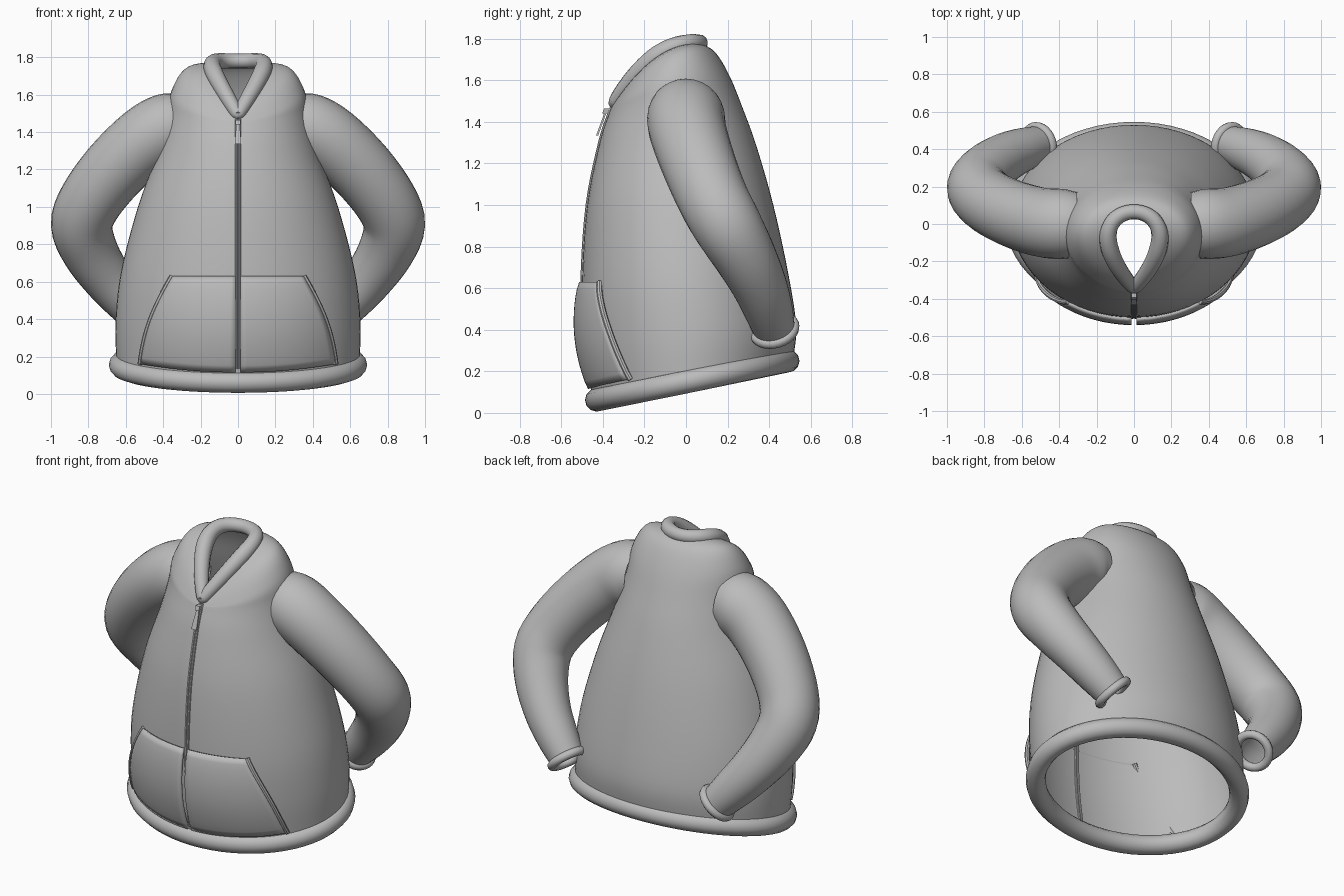
import bpy, bmesh, math
from mathutils import Vector

cube = bpy.data.objects.get("Cube")
if cube:
    bpy.data.objects.remove(cube)

GREY = (0.5, 0.5, 0.5, 1)
cloth = bpy.data.materials.new("grey cloth")
cloth.use_nodes = True
cloth.diffuse_color = GREY
cloth.node_tree.nodes["Principled BSDF"].inputs["Base Color"].default_value = GREY


def spline(keys, steps):
    """Smoothly interpolate a list of equal-length key tuples."""
    out = []
    last = len(keys) - 1
    for i in range(last):
        a, b, c, d = (Vector(keys[max(0, min(last, i + k))]) for k in (-1, 0, 1, 2))
        for s in range(steps):
            t = s / steps
            out.append(b + (c - a) * t / 2 + (a - b * 2.5 + c * 2 - d / 2) * t * t
                       + ((b - c) * 1.5 + (d - a) / 2) * t ** 3)
    return out + [Vector(keys[-1])]


def loft(name, rows, wrap_row=True, wrap_all=False, caps=False):
    """Skin rows of points into a smooth-shaded object."""
    bm = bmesh.new()
    grid = [[bm.verts.new(p) for p in row] for row in rows]
    n, m = len(grid), len(grid[0])
    for i in range(n if wrap_all else n - 1):
        for j in range(m if wrap_row else m - 1):
            r, q = grid[i], grid[(i + 1) % n]
            k = (j + 1) % m
            bm.faces.new((r[j], r[k], q[k], q[j]))
    if caps:
        bm.faces.new(grid[0])
        bm.faces.new(grid[-1])
    bmesh.ops.recalc_face_normals(bm, faces=bm.faces)
    mesh = bpy.data.meshes.new(name)
    bm.to_mesh(mesh)
    bm.free()
    mesh.materials.append(cloth)
    obj = bpy.data.objects.new(name, mesh)
    bpy.context.collection.objects.link(obj)
    bpy.ops.object.select_all(action="DESELECT")
    obj.select_set(True)
    bpy.context.view_layer.objects.active = obj
    bpy.ops.object.shade_smooth_by_angle(angle=math.radians(40))
    return obj


def tube(name, path, radii, ref, closed=False, sides=12, caps=False):
    """Sweep a round section along a path."""
    rows, n = [], len(path)
    for i, p in enumerate(path):
        a = path[i - 1] if closed or i else p
        b = path[(i + 1) % n] if closed or i < n - 1 else p
        tangent = (b - a).normalized()
        u = tangent.cross(Vector(ref)).normalized()
        v = u.cross(tangent)
        r = radii[i] if isinstance(radii, list) else radii
        rows.append([p + (u * math.cos(k) + v * math.sin(k)) * r
                     for k in (math.tau * s / sides for s in range(sides))])
    return loft(name, rows, wrap_all=closed, caps=caps)


def ring(yf, zf, yb, zb, width, lift, pinch, count=64):
    """Tilted oval from front to back, pinched to a point at the front."""
    pts = []
    for k in range(count):
        t = math.tau * k / count
        f = (1 - math.cos(t)) / 2
        x = width * math.sin(t) * math.sin(t / 2) ** max(0, pinch)
        pts.append(Vector((x, yf + (yb - yf) * f,
                           zf + (zb - zf) * f + lift * math.sin(t) ** 2)))
    return pts


# Body: front y, front z, back y, back z, half width, side lift, front pinch
body_keys = [
    (-0.455, 0.10, 0.515, 0.26, 0.65, 0, 0),
    (-0.49, 0.35, 0.53, 0.42, 0.655, 0, 0),
    (-0.50, 0.63, 0.49, 0.68, 0.625, 0, 0),
    (-0.475, 1.0, 0.42, 1.0, 0.535, 0, 0),
    (-0.415, 1.3, 0.34, 1.28, 0.43, 0, 0),
    (-0.37, 1.44, 0.275, 1.46, 0.38, 0.03, 0),
    (-0.36, 1.465, 0.21, 1.62, 0.365, 0.08, 0.1),
    (-0.352, 1.48, 0.14, 1.735, 0.31, 0.11, 0.4),
    (-0.345, 1.49, 0.065, 1.78, 0.18, 0.08, 1),
]
body_rows = spline(body_keys, 5)
loft("body", [ring(*k) for k in body_rows])

# Hem band
tube("hem", ring(-0.43, 0.062, 0.49, 0.25, 0.635, 0, 0), 0.056, (0, 0, 1), closed=True)

# Collar around the neck opening
neck = ring(*body_keys[-1])
radii = [0.028 + 0.026 * abs(math.sin(math.pi * k / 64)) ** 0.7
         - 0.014 * max(0, -math.cos(math.tau * k / 64)) for k in range(64)]
tube("collar", neck, radii, (0, -0.6, 0.8), closed=True)

# Sleeves and cuffs: x, y, z, radius
sleeve_keys = [
    (0.30, 0.0, 1.43, 0.17), (0.38, 0.0, 1.42, 0.187), (0.50, 0.01, 1.35, 0.185),
    (0.66, 0.06, 1.20, 0.178), (0.79, 0.13, 1.03, 0.17), (0.835, 0.20, 0.90, 0.165),
    (0.79, 0.28, 0.76, 0.15), (0.70, 0.35, 0.62, 0.133), (0.60, 0.395, 0.50, 0.118),
    (0.51, 0.425, 0.40, 0.10),
]
for side, word in ((1, "left"), (-1, "right")):
    pts = spline(sleeve_keys, 4)
    path = [Vector((p[0] * side, p[1], p[2])) for p in pts]
    tube(word + "_sleeve", path, [p[3] for p in pts], (0, 1, 0), sides=28)
    axis = (path[-1] - path[-3]).normalized()
    u = axis.cross(Vector((0, 1, 0))).normalized()
    v = axis.cross(u)
    loop = [path[-1] + (u * math.cos(k) + v * math.sin(k)) * 0.098
            for k in (math.tau * s / 28 for s in range(28))]
    tube(word + "_cuff", loop, 0.025, axis, closed=True, sides=10)


def body_front(x, z):
    """Depth of the front of the body at a given x and height."""
    for a, b in zip(body_rows, body_rows[1:]):
        if z <= b[1]:
            break
    k = a.lerp(b, max(0, (z - a[1]) / (b[1] - a[1])))
    return (k[0] + k[2]) / 2 - (k[2] - k[0]) / 2 * math.sqrt(max(0, 1 - (x / k[4]) ** 2))


# Pouch pockets, puffed out from the body, with rolled side openings
for side, word in ((1, "left"), (-1, "right")):
    rows = []
    for i in range(15):
        h = i / 14
        edge = 0.52 - 0.17 * h + 0.025 * math.sin(math.pi * h)
        row = []
        for j in range(17):
            w = j / 16
            x = 0.014 + (edge - 0.014) * w
            z = 0.115 + 0.045 * w * w + (0.515 - 0.045 * w * w) * h
            puff = 0.014 + 0.032 * abs(math.sin(math.pi * h)) ** 0.7
            y = body_front(x, z)
            out = Vector((x * 0.6, y, 0)).normalized() * puff
            row.append(Vector(((x + out.x * 0.3) * side, y + out.y, z)))
        rows.append(row)
    pocket = loft(word + "_pocket", rows, wrap_row=False)
    solid = pocket.modifiers.new("thickness", "SOLIDIFY")
    solid.thickness = 0.016
    solid.offset = -1
    tube(word + "_pocket_edge", [r[-1] + Vector((0, 0.012, 0)) for r in rows],
         0.014, (0, 1, 0), sides=8, caps=True)

# Zip: two slim tapes down the front
front_line = [Vector((0, k[0], k[1])) for k in body_rows if 0.11 < k[1] < 1.47]
for side, word in ((1, "left"), (-1, "right")):
    tube(word + "_zip_tape", [p + Vector((0.008 * side, 0, 0)) for p in front_line],
         0.008, (0, 1, 0), sides=8, caps=True)


def slab(name, sections):
    """Box-like bar from centre y, centre z, half width and half depth."""
    loft(name, [[Vector((sx * w, y + sy * d, z)) for sx, sy in
                 ((-1, -1), (1, -1), (1, 1), (-1, 1))] for y, z, w, d in sections], caps=True)


# Zip slider and pull tab
slab("zip_slider", [(-0.385, 1.44, 0.012, 0.018), (-0.375, 1.465, 0.014, 0.018)])
slab("zip_pull", [(-0.427, 1.335, 0.017, 0.005), (-0.418, 1.36, 0.016, 0.005),
                  (-0.385, 1.45, 0.008, 0.005)])
